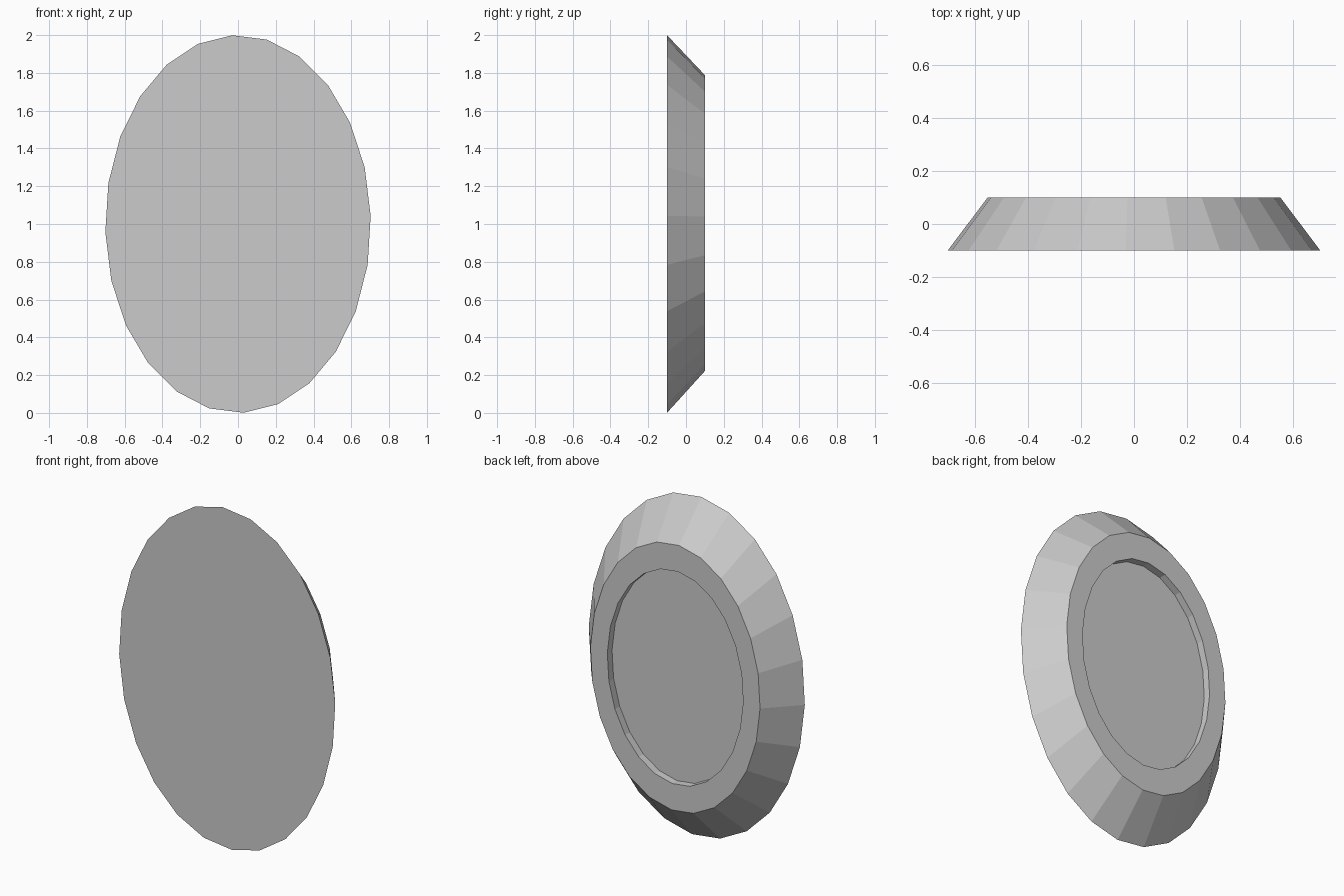
import bpy, bmesh, math

if "Cube" in bpy.data.objects:
    bpy.data.objects.remove(bpy.data.objects["Cube"])

SIDES = 24
PHASE = math.radians(-2.5)


def ring(bm, a, b, y, cz):
    """Ellipse of vertices in the XZ plane at depth y."""
    verts = []
    for k in range(SIDES):
        t = PHASE + k * math.tau / SIDES
        verts.append(bm.verts.new((a * math.sin(t), y, cz + b * math.cos(t))))
    return verts


def loft(name, rings):
    """Join successive rings with quads, closing both ends."""
    bm = bmesh.new()
    loops = [ring(bm, *r) for r in rings]
    for p, q in zip(loops, loops[1:]):
        for k in range(SIDES):
            n = (k + 1) % SIDES
            bm.faces.new((p[k], p[n], q[n], q[k]))
    bm.faces.new(loops[0])
    bm.faces.new(loops[-1])
    bmesh.ops.recalc_face_normals(bm, faces=bm.faces)
    mesh = bpy.data.meshes.new(name)
    bm.to_mesh(mesh)
    bm.free()
    obj = bpy.data.objects.new(name, mesh)
    bpy.context.collection.objects.link(obj)
    return obj


# Oval plaque: wide flat front, bevelled side, rear rim, shallow recess
loft("oval_plaque", [
    (0.703, 1.0, -0.1, 1.0),
    (0.552, 0.784, 0.1, 1.005),
    (0.442, 0.628, 0.1, 1.005),
    (0.442, 0.628, 0.056, 1.005),
])
